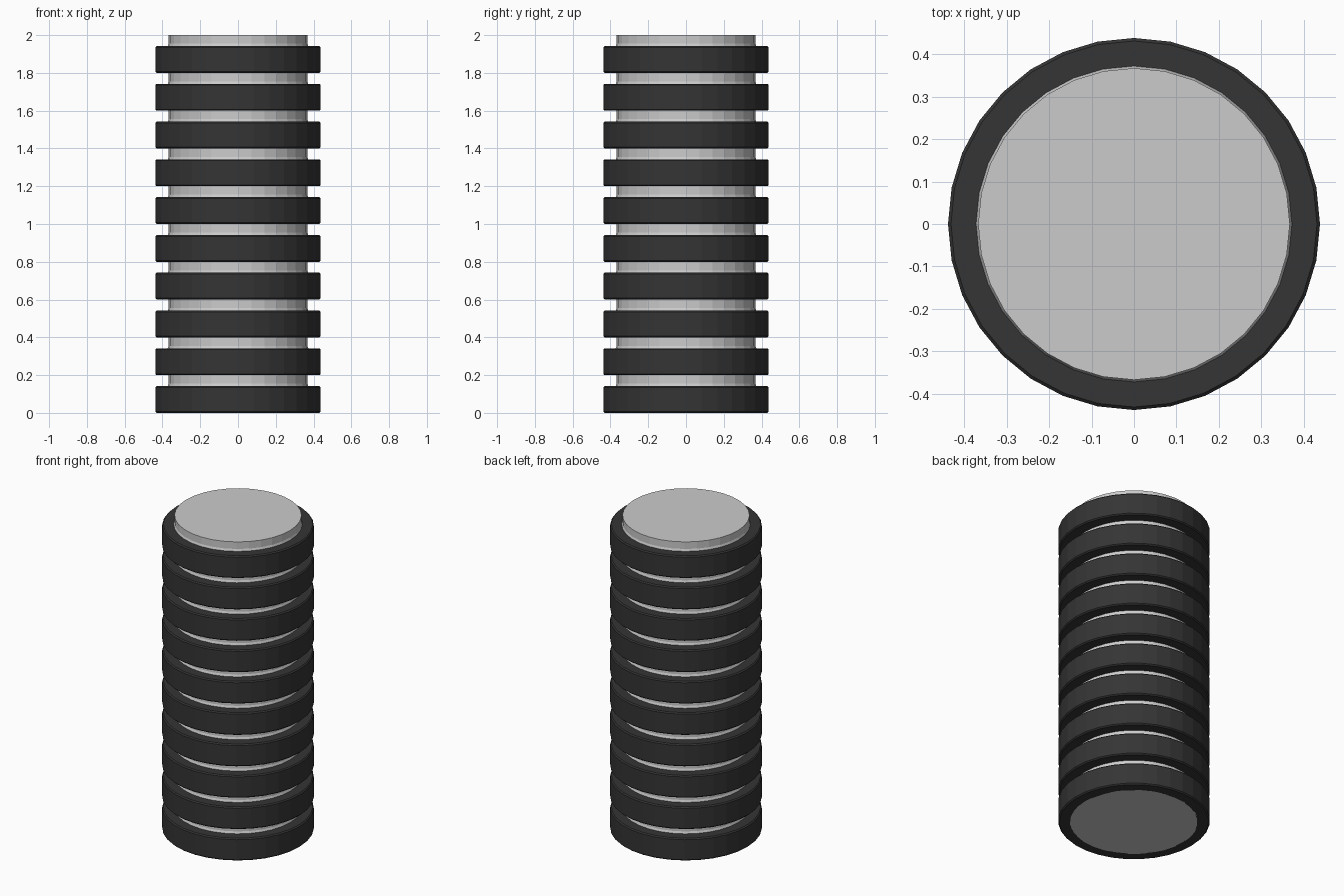
import bpy, bmesh, math

if "Cube" in bpy.data.objects:
    bpy.data.objects.remove(bpy.data.objects["Cube"])

SIDES, COUNT, PITCH = 32, 10, 0.2


def material(name, rgb):
    m = bpy.data.materials.new(name)
    m.diffuse_color = (*rgb, 1)
    m.use_nodes = True
    m.node_tree.nodes["Principled BSDF"].inputs["Base Color"].default_value = m.diffuse_color
    return m


def lathe(name, profile, mat, closed):
    """Spin (radius, z) points around z; open profiles get end caps."""
    bm = bmesh.new()
    loops = []
    for r, z in profile:
        loops.append([bm.verts.new((r * math.cos(2 * math.pi * i / SIDES),
                                    r * math.sin(2 * math.pi * i / SIDES), z))
                      for i in range(SIDES)])
    pairs = list(zip(loops, loops[1:]))
    if closed:
        pairs.append((loops[-1], loops[0]))
    else:
        bm.faces.new(loops[0])
        bm.faces.new(loops[-1])
    for a, b in pairs:
        for i in range(SIDES):
            j = (i + 1) % SIDES
            bm.faces.new((a[i], a[j], b[j], b[i]))
    bmesh.ops.recalc_face_normals(bm, faces=bm.faces)
    me = bpy.data.meshes.new(name)
    bm.to_mesh(me)
    bm.free()
    me.materials.append(mat)
    ob = bpy.data.objects.new(name, me)
    bpy.context.collection.objects.link(ob)
    return ob


steel = material("light_grey", (0.60, 0.60, 0.60))
rubber = material("charcoal", (0.035, 0.035, 0.035))

# Core: a straight cylinder with a small sloped collar above every ring
core = [(0.37, 0.0)]
for k in range(COUNT):
    z = k * PITCH
    core += [(0.372, z + 0.135), (0.372, z + 0.142), (0.367, z + 0.155)]
    core.append((0.367, z + PITCH))
lathe("core", core, steel, False)

# Rings: stacked bands with softly chamfered outer edges
R, INNER, H, B = 0.438, 0.366, 0.142, 0.007
band = [(INNER, 0), (R - B, 0), (R, B), (R, H - B), (R - B, H), (INNER, H)]
for k in range(COUNT):
    lathe(f"ring_{k + 1}", [(r, z + k * PITCH) for r, z in band], rubber, True)
